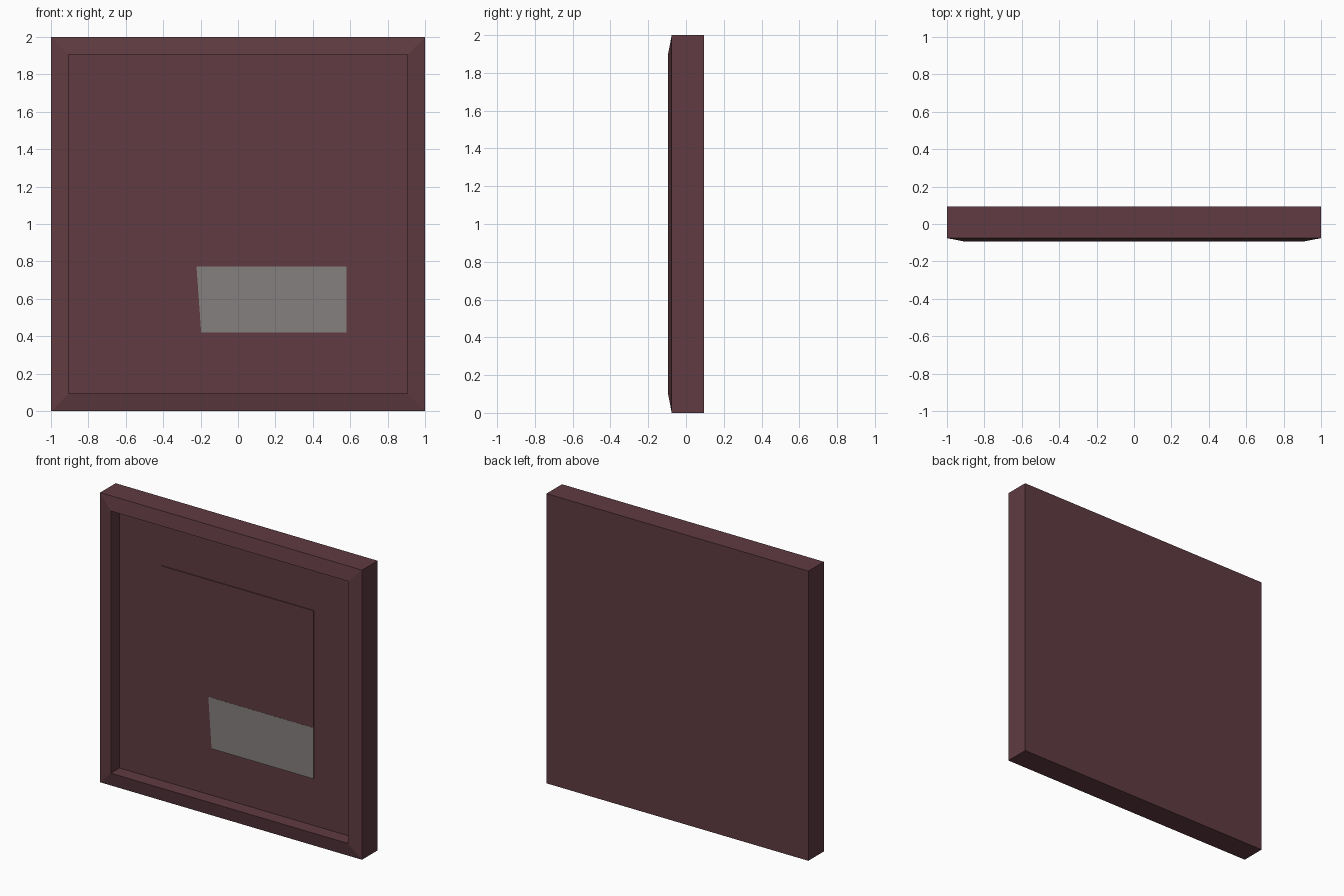
import bpy
import bmesh

if "Cube" in bpy.data.objects:
    bpy.data.objects.remove(bpy.data.objects["Cube"], do_unlink=True)


def make_material(name, rgb):
    mat = bpy.data.materials.new(name)
    mat.use_nodes = True
    colour = (*rgb, 1.0)
    mat.diffuse_color = colour
    mat.node_tree.nodes["Principled BSDF"].inputs["Base Color"].default_value = colour
    return mat


maroon = make_material("dark maroon", (0.115, 0.044, 0.054))
grey = make_material("warm grey", (0.229, 0.214, 0.209))


def make_object(name, bm, mat):
    bmesh.ops.recalc_face_normals(bm, faces=bm.faces)
    mesh = bpy.data.meshes.new(name)
    bm.to_mesh(mesh)
    bm.free()
    mesh.materials.append(mat)
    obj = bpy.data.objects.new(name, mesh)
    bpy.context.collection.objects.link(obj)
    return obj


def loft(name, rings, mat):
    # Closed solid through a list of rings of (x, y, z) points
    bm = bmesh.new()
    loops = [[bm.verts.new(co) for co in ring] for ring in rings]
    bm.faces.new(loops[0])
    bm.faces.new(loops[-1])
    for a, b in zip(loops, loops[1:]):
        for i in range(len(a)):
            j = (i + 1) % len(a)
            bm.faces.new((a[i], a[j], b[j], b[i]))
    return make_object(name, bm, mat)


def square_ring(half, y):
    corners = ((-1, -1), (1, -1), (1, 1), (-1, 1))
    return [(sx * half, y, 1 + sz * half) for sx, sz in corners]


# Frame: back, outer sides, sloped rim, inner walls, recess and raised centre panel
h = 0.58
panel_front = -0.006
profile = [(1.0, 0.094), (1.0, -0.0755), (0.905, -0.094),
           (0.905, 0.0), (h, 0.0), (h, panel_front)]
loft("frame", [square_ring(half, y) for half, y in profile], maroon)

# Painted grey patch in the lower corner of the centre panel
outline = [(-0.197, 1 - h), (h, 1 - h), (h, 0.772), (-0.222, 0.772)]
loft("grey_patch",
     [[(x, y, z) for x, z in outline] for y in (panel_front - 0.001, panel_front + 0.001)],
     grey)
